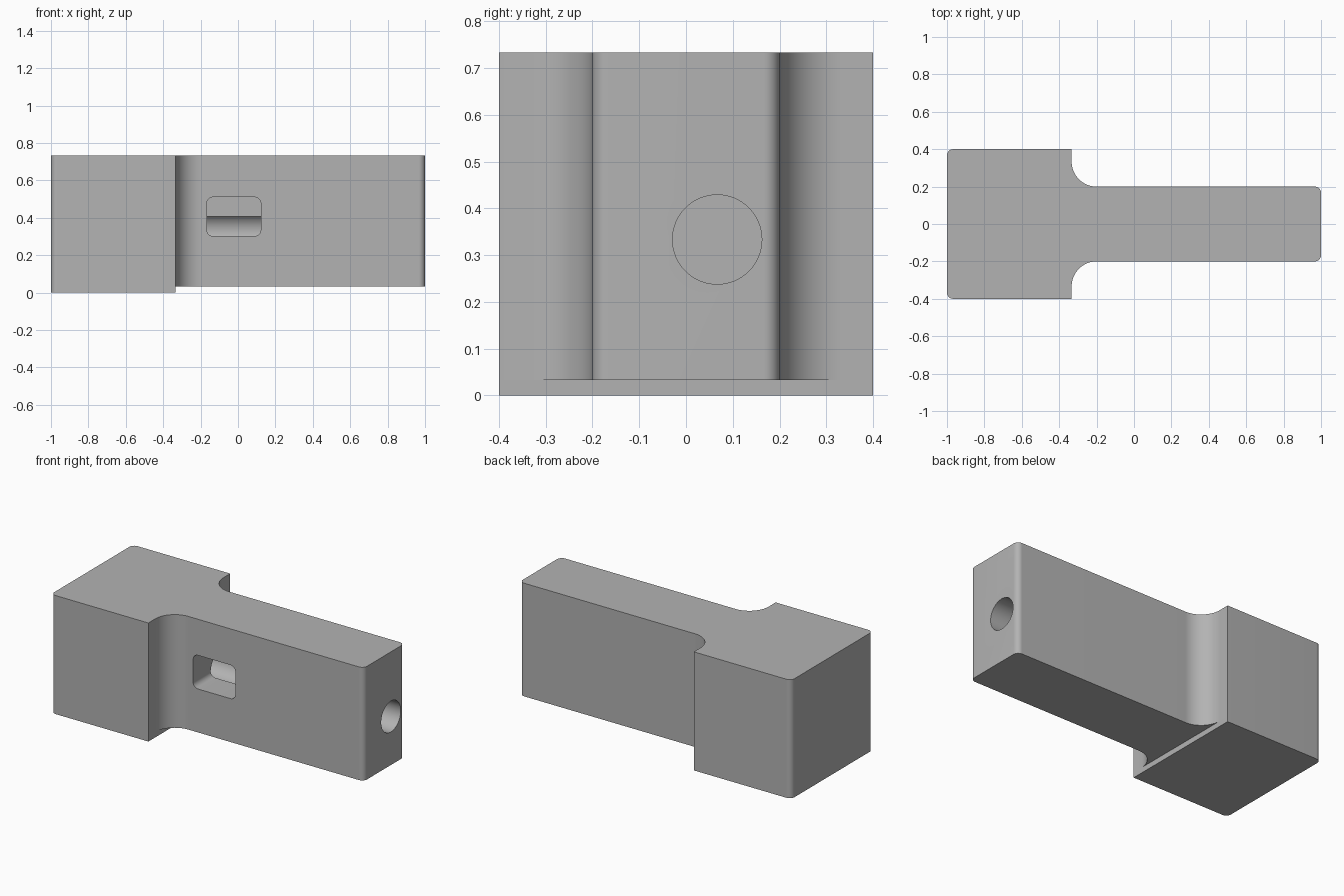
import bpy, bmesh
from math import cos, sin, pi, radians
from mathutils import Matrix, Vector

cube = bpy.data.objects.get("Cube")
if cube:
    bpy.data.objects.remove(cube, do_unlink=True)

U = 1 / 15                    # design unit
STEP, TOP = 0.5 * U, 11 * U   # underside of the arm, top of the block
HEAD_X = -5 * U               # where the head meets the arm
ROUND, FILLET = 0.5 * U, 2 * U

grey = bpy.data.materials.new("plain grey")
grey.use_nodes = True
colour = (0.45, 0.45, 0.45, 1)
grey.diffuse_color = colour
grey.node_tree.nodes["Principled BSDF"].inputs["Base Color"].default_value = colour


def arc(cx, cy, r, start, end, steps=10):
    angles = [radians(start + (end - start) * i / steps) for i in range(steps + 1)]
    return [(cx + r * cos(a), cy + r * sin(a)) for a in angles]


def prism(name, outline, low, high, matrix=Matrix()):
    """Extrude a closed outline along local z and place it."""
    bm = bmesh.new()
    base = bm.faces.new([bm.verts.new((x, y, low)) for x, y in outline])
    new = bmesh.ops.extrude_face_region(bm, geom=[base], use_keep_orig=True)["geom"]
    for v in new:
        if isinstance(v, bmesh.types.BMVert):
            v.co.z = high
    bmesh.ops.recalc_face_normals(bm, faces=bm.faces)
    mesh = bpy.data.meshes.new(name)
    bm.to_mesh(mesh)
    bm.free()
    mesh.materials.append(grey)
    obj = bpy.data.objects.new(name, mesh)
    obj.matrix_world = matrix
    bpy.context.collection.objects.link(obj)
    return obj


# Half of the plan outline, mirrored: rounded arm tip, fillet, head, rounded back
half = arc(1 - ROUND, 0.2 - ROUND, ROUND, 0, 90)
half += arc(HEAD_X + FILLET, 0.2 + FILLET, FILLET, 270, 180, 20)
half += [(HEAD_X, 0.4)]
half += arc(-1 + ROUND, 0.4 - ROUND, ROUND, 90, 180)
outline = half + [(x, -y) for x, y in reversed(half)]
block = prism("stepped_block", outline, STEP, TOP)

# Head foot: split the underside at the fillet ends and extrude the head down
bm = bmesh.new()
bm.from_mesh(block.data)
ends = [min(bm.verts, key=lambda v: (v.co - Vector((HEAD_X, s * (0.2 + FILLET), STEP))).length)
        for s in (-1, 1)]
bmesh.ops.connect_verts(bm, verts=ends)
under = [f for f in bm.faces if f.normal.z < -0.9]
foot = min(under, key=lambda f: f.calc_center_median().x)
new = bmesh.ops.extrude_face_region(bm, geom=[foot])["geom"]
for v in new:
    if isinstance(v, bmesh.types.BMVert):
        v.co.z = 0
bmesh.ops.recalc_face_normals(bm, faces=bm.faces)
bm.to_mesh(block.data)
bm.free()

# Long round bore from the arm tip
along_x = Matrix(((0, 0, 1, 0), (1, 0, 0, 0), (0, 1, 0, 0), (0, 0, 0, 1)))
bore = prism("bore_cutter", arc(U, 5 * U, 0.0955, 0, 360, 64)[:-1], HEAD_X, 1.1, along_x)

# Rounded rectangular pocket in the front, opening into the bore
x0, x1, z0, z1 = -0.167, 0.122, 0.302, 0.51
r = ROUND
pocket_outline = (arc(x1 - r, z1 - r, r, 0, 90) + arc(x0 + r, z1 - r, r, 90, 180)
                  + arc(x0 + r, z0 + r, r, 180, 270) + arc(x1 - r, z0 + r, r, 270, 360))
along_y = Matrix.Rotation(pi / 2, 4, 'X')
pocket = prism("pocket_cutter", pocket_outline, -0.006, 0.3, along_y)

bpy.context.view_layer.update()
for o in bpy.context.selected_objects:
    o.select_set(False)
bpy.context.view_layer.objects.active = block
block.select_set(True)
for cutter in (bore, pocket):
    cutter.hide_render = True
    mod = block.modifiers.new(cutter.name, 'BOOLEAN')
    mod.operation, mod.solver, mod.object = 'DIFFERENCE', 'EXACT', cutter
    bpy.ops.object.modifier_apply(modifier=mod.name)
    bpy.data.objects.remove(cutter, do_unlink=True)

bpy.ops.object.shade_smooth_by_angle(angle=radians(30))
